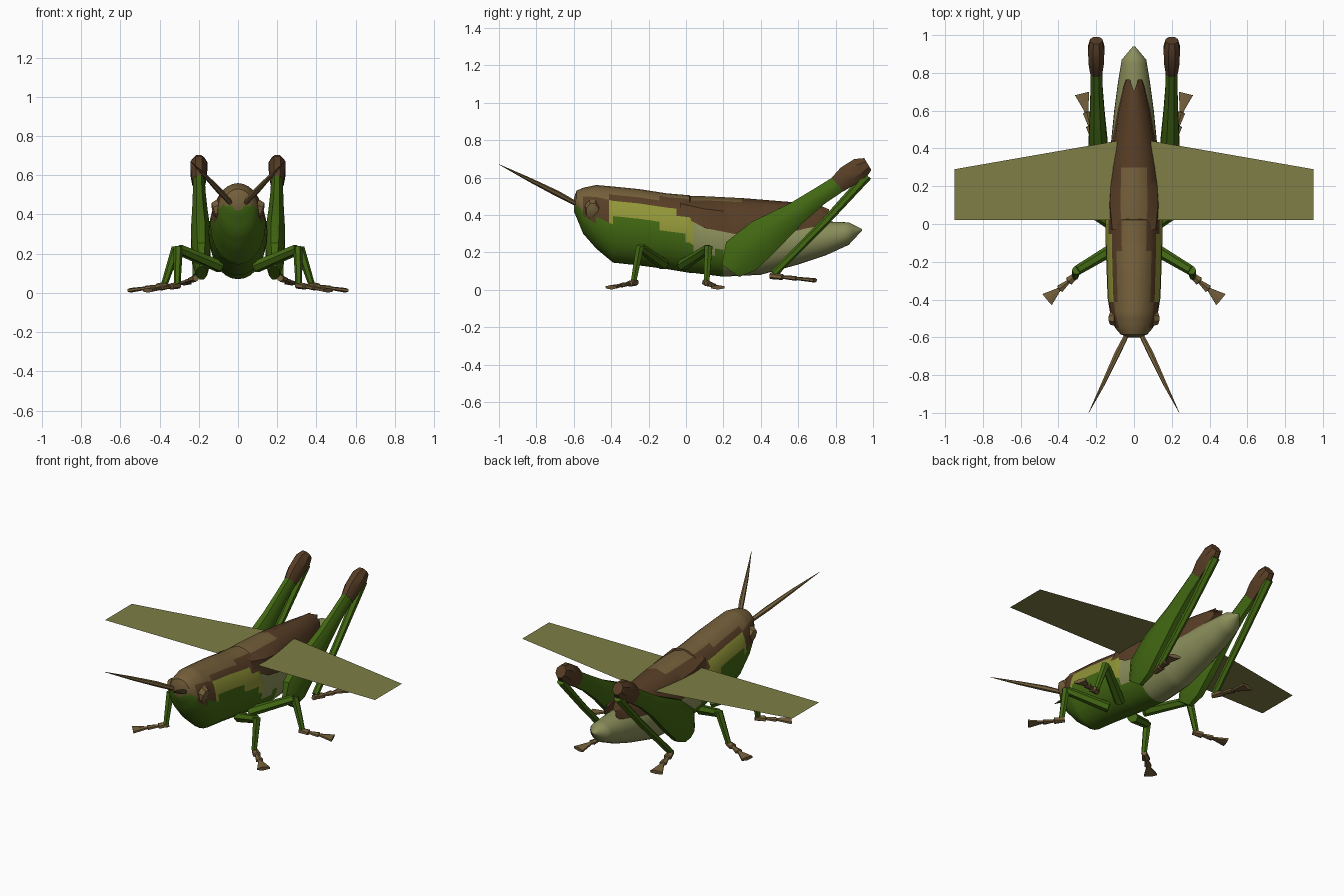
import bpy, bmesh, math
from mathutils import Vector

if "Cube" in bpy.data.objects:
    bpy.data.objects.remove(bpy.data.objects["Cube"])

# Flat colours (sRGB bytes converted to linear)
def material(name, rgb):
    lin = [((c / 255 + 0.055) / 1.055) ** 2.4 for c in rgb]
    m = bpy.data.materials.new(name)
    m.diffuse_color = (*lin, 1)
    m.use_nodes = True
    m.node_tree.nodes["Principled BSDF"].inputs["Base Color"].default_value = m.diffuse_color
    return m

GREEN = material("leaf green", (66, 104, 18))
DARK = material("dark brown", (88, 62, 38))
LIGHT = material("light brown", (116, 95, 58))
YELLOW = material("yellow green", (146, 150, 56))
PALE = material("pale olive", (138, 142, 90))
WING = material("wing olive", (126, 126, 70))


def finish(name, bm, mats, rule=None, mirror=True, angle=35):
    """Turn a bmesh into an object; rule(centre) picks the material index."""
    bmesh.ops.recalc_face_normals(bm, faces=bm.faces)
    if rule:
        for f in bm.faces:
            f.material_index = rule(f.calc_center_median())
    me = bpy.data.meshes.new(name)
    bm.to_mesh(me)
    bm.free()
    ob = bpy.data.objects.new(name, me)
    bpy.context.collection.objects.link(ob)
    for m in mats:
        me.materials.append(m)
    bpy.ops.object.select_all(action='DESELECT')
    ob.select_set(True)
    bpy.context.view_layer.objects.active = ob
    bpy.ops.object.shade_smooth_by_angle(angle=math.radians(angle))
    if mirror:
        ob.modifiers.new("Mirror", 'MIRROR').use_clip = False
    return ob


def skin(bm, rings, closed=True):
    """Bridge equal-length rings of points."""
    vs = [[bm.verts.new(p) for p in r] for r in rings]
    n = len(vs[0])
    for a, b in zip(vs, vs[1:]):
        for i in range(n if closed else n - 1):
            j = (i + 1) % n
            bm.faces.new((a[i], a[j], b[j], b[i]))
    if closed:
        bm.faces.new(vs[0])
        bm.faces.new(vs[-1])


def limb(name, stations, mat, ref=(1, 0, 0), sides=8):
    """Loft of (x, y, z, half width along ref, half width across)."""
    pts = [Vector(s[:3]) for s in stations]
    rings = []
    for i, s in enumerate(stations):
        t = (pts[min(i + 1, len(pts) - 1)] - pts[max(i - 1, 0)]).normalized()
        v = t.cross(Vector(ref)).normalized()
        u = v.cross(t)
        rings.append([pts[i] + u * s[3] * math.cos(a) + v * s[4] * math.sin(a)
                      for a in (math.tau * (k + 0.5) / sides for k in range(sides))])
    bm = bmesh.new()
    skin(bm, rings)
    return finish(name, bm, [mat])


def refine(stations, step=0.022):
    """Insert linear in-between stations along y so colour borders are fine."""
    out = []
    for a, b in zip(stations, stations[1:]):
        n = max(1, round((b[0] - a[0]) / step))
        out += [[p + (q - p) * k / n for p, q in zip(a, b)] for k in range(n)]
    return out + [stations[-1]]


def curve(pts, y):
    """Piecewise linear z border at y."""
    for (y0, z0), (y1, z1) in zip(pts, pts[1:]):
        if y <= y1:
            return z0 + (z1 - z0) * max(0, (y - y0) / (y1 - y0))
    return pts[-1][1]


# Body: head, thorax and abdomen (y, bottom, top, half width)
BODY = [(-.60, .42, .49, .03), (-.585, .385, .53, .07), (-.55, .30, .545, .10),
        (-.48, .22, .56, .125), (-.39, .145, .552, .14), (-.25, .13, .538, .145),
        (-.1, .11, .515, .15), (.02, .09, .505, .15), (.04, .09, .47, .147),
        (.2, .07, .44, .14), (.4, .08, .40, .125), (.6, .135, .37, .105),
        (.75, .185, .365, .085), (.87, .24, .36, .065), (.94, .315, .325, .006)]
UPPER = [(-.42, .465), (-.1, .435), (0, .385), (.1, .345), (.2, .32)]
LOWER = [(-.42, .375), (-.2, .365), (-.05, .30), (.1, .22)]


def body_colour(c):
    y, z = c.y, c.z
    if y > .2 or (y > .05 and .2 < z < curve(UPPER, y)):
        return 4
    if z > .495 - .02 * (y + .4) or (y < -.56 and z > .44):
        return 2
    if y < -.42:
        if y < -.55:
            return 2 if z > .44 else 0
        return 1 if z > .375 else 0
    if z > curve(UPPER, y):
        return 1
    return 3 if z > curve(LOWER, y) else 0


N = 28
rings = [[(w * math.sin(a), y, (lo + hi) / 2 + (hi - lo) / 2 * math.cos(a))
          for a in (math.tau * k / N for k in range(N))]
         for y, lo, hi, w in refine(BODY)]
bm = bmesh.new()
skin(bm, rings)
finish("body", bm, [GREEN, DARK, LIGHT, YELLOW, PALE], body_colour, mirror=False)

# Folded wing covers over the back (y, top, bottom, half width, inner x)
COVER = [(-.03, .50, .40, .13, 0), (.1, .50, .33, .145, 0), (.3, .49, .29, .135, 0),
         (.45, .478, .28, .115, 0), (.6, .466, .29, .09, 0), (.7, .457, .31, .066, 0),
         (.765, .43, .37, .042, .025)]
rings = [[(x0, y, t), (.5 * w, y, t - .022), (.88 * w, y, t - .4 * (t - b)), (w, y, b)]
         for y, t, b, w, x0 in refine(COVER, .05)]
bm = bmesh.new()
skin(bm, rings, closed=False)
finish("folded_wing_cover", bm, [DARK, LIGHT],
       lambda c: int(c.z > .465 and c.x < .05 and c.y < .32))

# Spread flat wing
bm = bmesh.new()
bm.faces.new([bm.verts.new(p) for p in
              ((.10, .02, .42), (.95, .02, .42), (.95, .29, .42), (.09, .44, .42))])
finish("spread_wing", bm, [WING])

# Eye
limb("eye", [(.09, -.50, .43, .045, .055), (.122, -.50, .42, .035, .045),
             (.13, -.50, .418, .015, .02)], LIGHT, ref=(0, 1, 0))

# Antenna
limb("antenna", [(.025, -.56, .445, .012, .012), (.09, -.69, .515, .016, .016),
                 (.16, -.84, .59, .011, .011), (.24, -1.0, .67, .001, .001)], LIGHT, sides=6)

# Hind leg
limb("hind_thigh", [(.185, .238, .102, .03, .062), (.188, .293, .179, .05, .118),
                    (.19, .414, .283, .055, .11), (.195, .59, .41, .042, .068),
                    (.198, .714, .50, .035, .053), (.2, .834, .578, .033, .05)], GREEN)
limb("hind_knee", [(.2, .81, .562, .035, .052), (.2, .86, .605, .044, .063),
                   (.2, .93, .647, .047, .065), (.2, .972, .672, .035, .04)], DARK)
limb("hind_shin", [(.2, .97, .61, .026, .026), (.205, .75, .37, .022, .022),
                   (.215, .47, .085, .02, .02)], GREEN, sides=6)


# Small legs: thigh, shin
def small_leg(name, hip, knee, ankle):
    limb(name + "_thigh", [(*hip, .03, .033), (*knee, .025, .026)], GREEN, (0, 0, 1), 6)
    top = (knee[0] + .005, knee[1], knee[2] + .01)
    limb(name + "_shin", [(*top, .024, .024), (*ankle, .017, .017)], GREEN, (0, 1, 0), 6)


small_leg("front_leg", (.09, -.12, .135), (.30, -.245, .225), (.31, -.28, .045))
small_leg("middle_leg", (.09, -.02, .13), (.31, .12, .22), (.375, .11, .045))


# Foot: two tapered joints ending in a flared flat claw
def foot(name, start, end):
    a, b = Vector(start), Vector(end)
    side = (b - a).cross(Vector((0, 0, 1))).normalized()
    prof = [(0, .016, .018), (.28, .026, .016), (.3, .012, .01),
            (.58, .024, .013), (.6, .011, .009), (1, .044, .012)]
    limb(name, [(*a.lerp(b, t), w, h) for t, w, h in prof], LIGHT, side, 6)


foot("front_foot", (.30, -.265, .04), (.46, -.40, .013))
foot("middle_foot", (.36, .10, .04), (.55, .17, .013))
foot("hind_foot", (.215, .45, .075), (.275, .69, .05))
